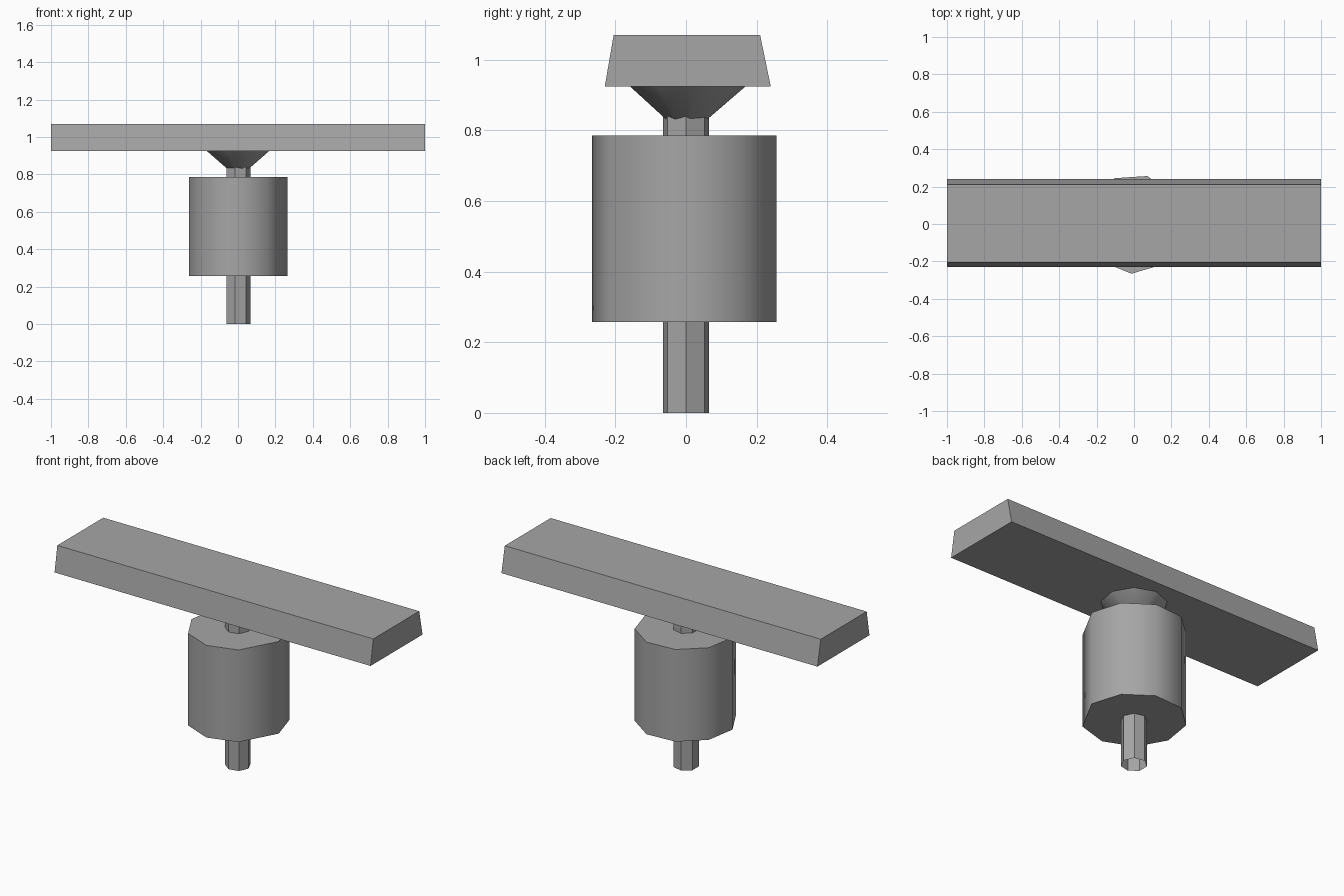
import bpy
import bmesh
from math import cos, sin, radians

old = bpy.data.objects.get("Cube")
if old:
    bpy.data.objects.remove(old, do_unlink=True)

# Single grey finish
grey = bpy.data.materials.new("plain grey")
grey.use_nodes = True
colour = (0.38, 0.38, 0.38, 1)
grey.diffuse_color = colour
grey.node_tree.nodes["Principled BSDF"].inputs["Base Color"].default_value = colour


def loft(name, lower, upper, cap_lower=True, cap_upper=True, smooth=False):
    """Join two matching rings of points into one part."""
    bm = bmesh.new()
    a = [bm.verts.new(p) for p in lower]
    b = [bm.verts.new(p) for p in upper]
    n = len(a)
    for i in range(n):
        j = (i + 1) % n
        bm.faces.new((a[i], a[j], b[j], b[i]))
    if cap_lower:
        bm.faces.new(a[::-1])
    if cap_upper:
        bm.faces.new(b)
    mesh = bpy.data.meshes.new(name)
    bm.to_mesh(mesh)
    bm.free()
    mesh.materials.append(grey)
    obj = bpy.data.objects.new(name, mesh)
    bpy.context.collection.objects.link(obj)
    if smooth:
        bpy.ops.object.select_all(action='DESELECT')
        obj.select_set(True)
        bpy.context.view_layer.objects.active = obj
        bpy.ops.object.shade_smooth_by_angle(angle=radians(60))
    return obj


def ring(radius, z, angles):
    return [(radius * cos(radians(t)), radius * sin(radians(t)), z) for t in angles]


def slab(y0, y1, z):
    return [(-1, y0, z), (1, y0, z), (1, y1, z), (-1, y1, z)]


# Seven-sided stem, open at the foot
seven = [i * 360 / 7 for i in range(7)]
loft("stem", ring(0.067, 0, seven), ring(0.067, 0.88, seven), cap_lower=False)

# Nine-sided drum with one wider side
nine = [-2.5 + i * 38.5 for i in range(9)]
loft("drum", ring(0.266, 0.258, nine), ring(0.266, 0.785, nine), smooth=True)

# Flared collar between stem and beam
collar = [i * 40 + 10 for i in range(9)]
loft("collar", ring(0.012, 0.79, collar), ring(0.175, 0.93, collar), smooth=True)

# Long beam with sloping front and back
loft("beam", slab(-0.23, 0.24, 0.925), slab(-0.205, 0.21, 1.07))
